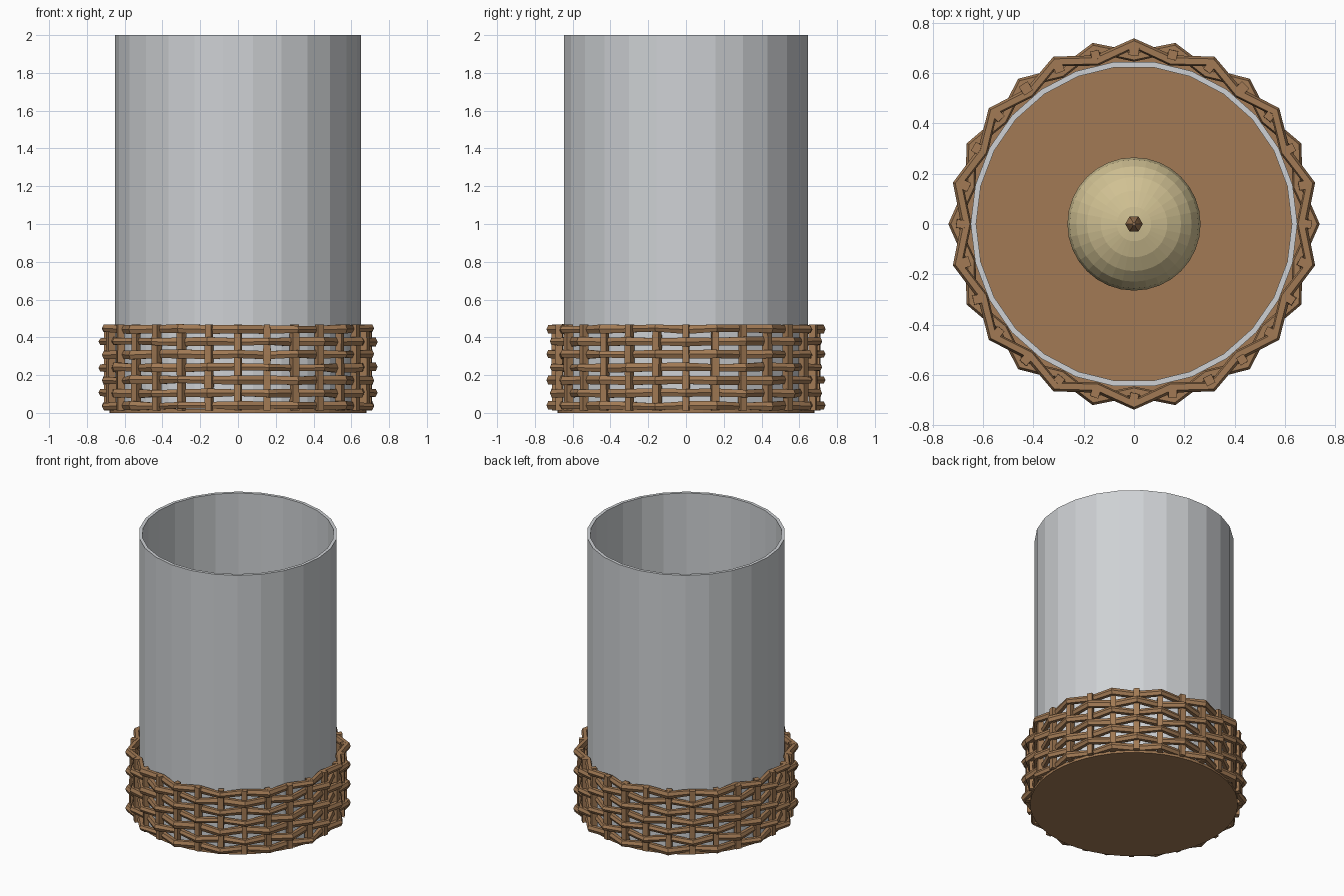
import bpy, bmesh, math, random

if "Cube" in bpy.data.objects:
    bpy.data.objects.remove(bpy.data.objects["Cube"])
random.seed(4)

def material(name, rgb):
    m = bpy.data.materials.new(name)
    m.diffuse_color = (*rgb, 1)
    m.use_nodes = True
    m.node_tree.nodes["Principled BSDF"].inputs["Base Color"].default_value = m.diffuse_color
    return m

wicker = material("wicker brown", (0.36, 0.195, 0.09))
glass = material("pale glass grey", (0.62, 0.64, 0.66))
wax = material("cream wax", (0.63, 0.53, 0.29))

def finish(bm, name, mat):
    bmesh.ops.recalc_face_normals(bm, faces=bm.faces)
    me = bpy.data.meshes.new(name)
    bm.to_mesh(me)
    bm.free()
    me.materials.append(mat)
    ob = bpy.data.objects.new(name, me)
    bpy.context.collection.objects.link(ob)
    return ob

def lathe(name, profile, sides, mat, closed=False):
    """Turn an (r, z) profile round the z axis; open ends are capped."""
    bm = bmesh.new()
    rings = [[bm.verts.new((r * math.cos(math.tau * i / sides),
                            r * math.sin(math.tau * i / sides), z))
              for i in range(sides)] for r, z in profile]
    pairs = list(zip(rings, rings[1:]))
    if closed:
        pairs.append((rings[-1], rings[0]))
    else:
        bm.faces.new(rings[0])
        bm.faces.new(rings[-1])
    for a, b in pairs:
        for i in range(sides):
            j = (i + 1) % sides
            bm.faces.new((a[i], a[j], b[j], b[i]))
    return finish(bm, name, mat)

# basket floor
lathe("basket_base", [(0.68, 0.0), (0.68, 0.02)], 48, wicker)

# open glass cylinder with a real wall thickness
lathe("glass_cylinder", [(0.65, 0.02), (0.65, 2.0), (0.628, 2.0), (0.628, 0.02)],
      26, glass, closed=True)

# candle with a rounded top
dome = [(0.265 * math.cos(math.radians(a)), 0.72 + 0.2 * math.sin(math.radians(a)))
        for a in (0, 15, 30, 45, 60, 75, 87)]
candle = lathe("candle", [(0.265, 0.02)] + dome, 32, wax)
lathe("wick", [(0.02, 0.90), (0.035, 0.95), (0.022, 1.0), (0.006, 1.04)], 6, wicker)

STAKES, ROWS = 28, 7

# upright stakes
bm = bmesh.new()
for k in range(STAKES):
    a = math.tau * k / STAKES
    tw = a + random.uniform(-0.25, 0.25)
    levels = []
    for z in (0.012, 0.16, 0.31, 0.468):
        h = random.uniform(0.023, 0.029)
        levels.append([bm.verts.new((0.69 * math.cos(a) + h * math.cos(tw + math.pi / 4 + c * math.pi / 2),
                                     0.69 * math.sin(a) + h * math.sin(tw + math.pi / 4 + c * math.pi / 2), z))
                       for c in range(4)])
    bm.faces.new(levels[0])
    bm.faces.new(levels[-1])
    for lo, hi in zip(levels, levels[1:]):
        for c in range(4):
            d = (c + 1) % 4
            bm.faces.new((lo[c], lo[d], hi[d], hi[c]))
finish(bm, "basket_stakes", wicker)

# woven strands: each row zigzags in front of and behind the stakes
section = [(1.0, 0.0), (0.55, 0.9), (-0.6, 0.9), (-0.9, 0.0), (-0.6, -0.9), (0.55, -0.9)]
for row in range(ROWS):
    bm = bmesh.new()
    rings = []
    for k in range(STAKES):
        a = math.tau * k / STAKES
        out = (k + row) % 2 == 1
        r = 0.717 if out else 0.666
        z = 0.037 + 0.068 * row + random.uniform(-0.004, 0.004)
        hr = 0.022
        hz = random.uniform(0.019, 0.027)
        rings.append([bm.verts.new(((r + hr * u) * math.cos(a), (r + hr * u) * math.sin(a), z + hz * v))
                      for u, v in section])
    n = len(section)
    for k in range(STAKES):
        p, q = rings[k], rings[(k + 1) % STAKES]
        for c in range(n):
            d = (c + 1) % n
            bm.faces.new((p[c], p[d], q[d], q[c]))
    finish(bm, "basket_strand_%d" % (row + 1), wicker)
